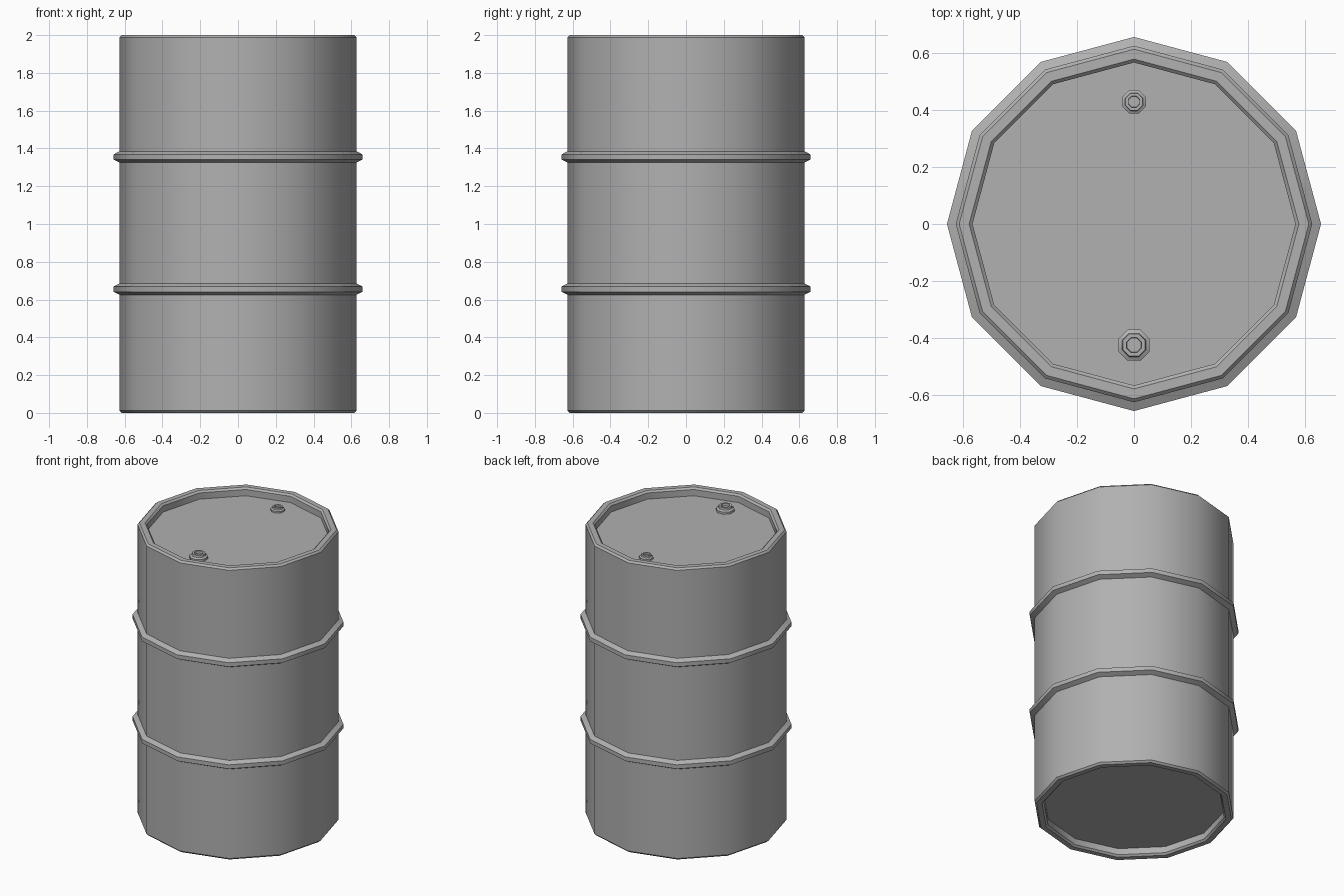
import bpy, bmesh
from math import cos, sin, pi, radians

if "Cube" in bpy.data.objects:
    bpy.data.objects.remove(bpy.data.objects["Cube"])

# Dark grey painted steel
steel = bpy.data.materials.new("grey_steel")
steel.diffuse_color = (0.44, 0.44, 0.44, 1)
steel.use_nodes = True
steel.node_tree.nodes["Principled BSDF"].inputs["Base Color"].default_value = steel.diffuse_color


def lathe(name, profile, sides, center=(0, 0, 0), phase=0.0, smooth=40):
    """Revolve an (r, z) profile around z; both ends are closed with a cap."""
    bm = bmesh.new()
    rings = []
    for r, z in profile:
        rings.append([bm.verts.new((r * cos(phase + 2 * pi * i / sides),
                                    r * sin(phase + 2 * pi * i / sides), z))
                      for i in range(sides)])
    for a, b in zip(rings, rings[1:]):
        for i in range(sides):
            j = (i + 1) % sides
            bm.faces.new((a[i], a[j], b[j], b[i]))
    bm.faces.new(rings[0][::-1])
    bm.faces.new(rings[-1])
    bmesh.ops.recalc_face_normals(bm, faces=bm.faces)
    mesh = bpy.data.meshes.new(name)
    bm.to_mesh(mesh)
    bm.free()
    mesh.materials.append(steel)
    obj = bpy.data.objects.new(name, mesh)
    bpy.context.collection.objects.link(obj)
    obj.location = center
    bpy.ops.object.select_all(action='DESELECT')
    obj.select_set(True)
    bpy.context.view_layer.objects.active = obj
    bpy.ops.object.shade_smooth_by_angle(angle=radians(smooth))
    return obj


LID = 1.945  # height of the recessed lid
R = 0.627    # wall radius


def hoop(z):
    # raised rolling hoop, as part of the wall profile
    return [(R, z - 0.03), (0.658, z - 0.014), (0.658, z + 0.014), (R, z + 0.03)]


# Drum shell: recessed bottom, bevelled rim, wall with two hoops, rim, recessed lid
bottom = [(0.568, 2 - LID), (0.568, 0.012), (0.58, 0), (0.615, 0), (R, 0.012)]
top = [(r, 2 - z) for r, z in reversed(bottom)]
lathe("drum_body", bottom + hoop(0.655) + hoop(1.355) + top, 12)


# Bungs on the lid: flange, collar and a shallow socket
def bung(name, y, s):
    profile = [(1.0, -0.1), (1.0, 0.25), (0.76, 0.38), (0.72, 0.60),
               (0.48, 0.60), (0.45, 0.35)]
    lathe(name, [(r * s, z * s) for r, z in profile], 8, (0, y, LID), pi / 8, 50)


bung("large_bung", -0.426, 0.059)
bung("small_bung", 0.43, 0.045)
